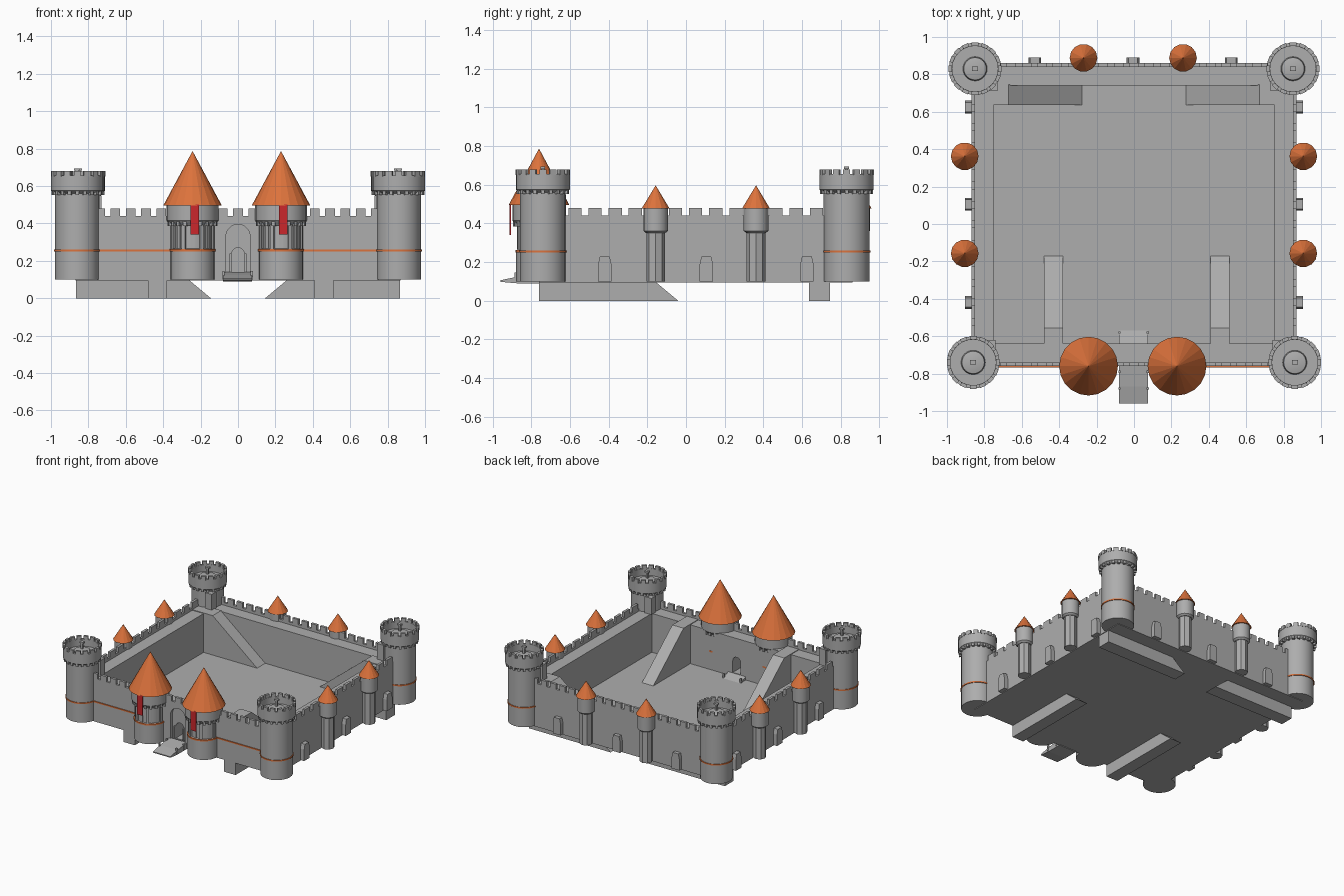
import bpy, bmesh, math
from mathutils import Matrix, Vector

cube = bpy.data.objects.get("Cube")
if cube:
    bpy.data.objects.remove(cube, do_unlink=True)


def material(name, rgb):
    m = bpy.data.materials.new(name)
    m.use_nodes = True
    m.diffuse_color = (*rgb, 1)
    bsdf = next(n for n in m.node_tree.nodes if n.type == 'BSDF_PRINCIPLED')
    bsdf.inputs["Base Color"].default_value = (*rgb, 1)
    return m


STONE = material("stone grey", (0.42, 0.42, 0.42))
ROOF = material("roof orange", (0.72, 0.17, 0.045))
RED = material("banner red", (0.6, 0.02, 0.025))


def finish(name, bm, mat, smooth=False):
    bmesh.ops.recalc_face_normals(bm, faces=bm.faces)
    me = bpy.data.meshes.new(name)
    bm.to_mesh(me)
    bm.free()
    me.materials.append(mat)
    ob = bpy.data.objects.new(name, me)
    bpy.context.collection.objects.link(ob)
    if smooth:
        bpy.ops.object.select_all(action='DESELECT')
        ob.select_set(True)
        bpy.context.view_layer.objects.active = ob
        bpy.ops.object.shade_smooth_by_angle(angle=math.radians(25))
    return ob


def add_box(bm, lo, hi, turn=None):
    lo, hi = Vector(lo), Vector(hi)
    m = Matrix.Translation((lo + hi) / 2) @ Matrix.Diagonal((*(hi - lo), 1))
    bmesh.ops.create_cube(bm, size=1, matrix=(turn or Matrix()) @ m)


def box(name, lo, hi, mat=STONE):
    bm = bmesh.new()
    add_box(bm, lo, hi)
    return finish(name, bm, mat)


def lathe(name, profile, x, y, mat=STONE, sides=24, smooth=True):
    bm = bmesh.new()
    vs = [bm.verts.new((r, 0, z)) for r, z in profile]
    es = [bm.edges.new(p) for p in zip(vs, vs[1:])]
    bmesh.ops.spin(bm, geom=vs + es, cent=(0, 0, 0), axis=(0, 0, 1),
                   angle=math.tau, steps=sides, use_duplicate=False)
    bmesh.ops.remove_doubles(bm, verts=bm.verts, dist=1e-5)
    bmesh.ops.translate(bm, verts=bm.verts, vec=(x, y, 0))
    return finish(name, bm, mat, smooth)


def prism(name, pts, axis, a, b, mat=STONE):
    """Extrude a (horizontal, z) outline along the x or y axis."""
    bm = bmesh.new()
    put = (lambda h, z: (a, h, z)) if axis == 'x' else (lambda h, z: (h, a, z))
    f = bm.faces.new([bm.verts.new(put(*p)) for p in pts])
    ext = bmesh.ops.extrude_face_region(bm, geom=[f])
    vs = [v for v in ext["geom"] if isinstance(v, bmesh.types.BMVert)]
    bmesh.ops.translate(bm, verts=vs, vec=(b - a, 0, 0) if axis == 'x' else (0, b - a, 0))
    return finish(name, bm, mat)


def radial_boxes(name, x, y, count, r0, r1, width, z0, z1, mat=STONE, angles=None):
    bm = bmesh.new()
    for a in angles or [i * math.tau / count for i in range(count)]:
        turn = Matrix.Translation((x, y, 0)) @ Matrix.Rotation(a, 4, 'Z')
        add_box(bm, (r0, -width / 2, z0), (r1, width / 2, z1), turn)
    return finish(name, bm, mat)


def arch(half, z0, spring, steps=10):
    top = [(half * math.cos(t * math.pi / steps), spring + half * math.sin(t * math.pi / steps))
           for t in range(steps + 1)]
    return [(half, z0)] + top + [(-half, z0)]


def cut(target, cutter):
    cutter.hide_render = True
    mod = target.modifiers.new("cut", 'BOOLEAN')
    mod.operation, mod.solver, mod.object = 'DIFFERENCE', 'EXACT', cutter
    bpy.context.view_layer.objects.active = target
    bpy.ops.object.modifier_apply(modifier=mod.name)
    bpy.data.objects.remove(cutter, do_unlink=True)


X, Y0, Y1, BASE, WALK = 0.87, -0.76, 0.86, 0.10, 0.42

# Courtyard floor and the four walls
box("courtyard_floor", (-X, Y0, BASE - 0.005), (X, Y1, BASE + 0.01))
front = box("front_wall", (-X, Y0, BASE), (X, Y0 + 0.12, WALK))
box("back_wall", (-X, Y1 - 0.12, BASE), (X, Y1, WALK))
for side, s in (("left", 1), ("right", -1)):
    xs = sorted((s * X, s * (X - 0.12)))
    box(side + "_wall", (xs[0], Y0 + 0.12, BASE), (xs[1], Y1 - 0.12, WALK))

# Gate recess and doorway through the front wall
cut(front, prism("recess_cutter", arch(0.065, 0.12, 0.33), 'y', Y0 - 0.05, Y0 + 0.025))
cut(front, prism("door_cutter", arch(0.035, 0.14, 0.235), 'y', Y0 - 0.05, Y0 + 0.2))
bm = bmesh.new()
for s in (-1, 1):
    xs = sorted((s * 0.035, s * 0.045))
    add_box(bm, (xs[0], Y0 + 0.01, 0.14), (xs[1], Y0 + 0.03, 0.24))
finish("door_frame", bm, STONE)
prism("drawbridge", [(-0.96, 0.098), (-0.96, 0.106), (-0.87, 0.125), (-0.75, 0.14), (-0.75, 0.09), (-0.87, 0.09)],
      'x', -0.08, 0.075)
prism("inner_gate_ramp", [(-0.65, 0.10), (-0.65, 0.14), (-0.57, 0.11), (-0.57, 0.10)], 'x', -0.08, 0.075)
bm = bmesh.new()
for px in (-0.078, 0.073):
    for py in (-0.88, -0.79, -0.58):
        add_box(bm, (px - 0.006, py - 0.006, 0.1), (px + 0.006, py + 0.006, 0.145))
finish("bridge_posts", bm, STONE)

# Parapets with merlons
T = 0.02
bm = bmesh.new()
for y in (Y0, Y1 - T):
    add_box(bm, (-X, y, WALK), (X, y + T, 0.44))
    for i in range(-9, 10):
        add_box(bm, (i * 0.082 - 0.026, y, 0.44), (i * 0.082 + 0.026, y + T, 0.48))
for x in (-X, X - T):
    add_box(bm, (x, Y0, WALK), (x + T, Y1, 0.44))
    for i in range(-6, 7):
        c = 0.05 + i * 0.104
        add_box(bm, (x, c - 0.034, 0.44), (x + T, c + 0.034, 0.48))
finish("parapets", bm, STONE)

# Sloped ramps running from the wall walks down below the floor
for side, x in (("right", -0.48), ("left", 0.41)):
    prism(side + "_front_ramp", [(Y0, 0), (-0.04, 0), (-0.16, 0.1), (-0.555, 0.425), (Y0, 0.425)],
          'x', x, x + 0.1)
for side, s in (("right", -1), ("left", 1)):
    outline = [(0.865, 0), (0.145, 0), (0.265, 0.1), (0.67, 0.425), (0.865, 0.425)]
    prism(side + "_back_ramp", [(s * h, z) for h, z in outline], 'y', 0.637, 0.745)

# Corner towers
for name, x, y in (("front_right", -0.86, -0.74), ("front_left", 0.86, -0.74),
                   ("back_right", -0.85, 0.83), ("back_left", 0.85, 0.83)):
    lathe(name + "_tower", [(0, BASE), (0.118, BASE), (0.118, 0.56), (0, 0.56)], x, y)
    lathe(name + "_tower_crown", [(0, 0.56), (0.118, 0.56), (0.14, 0.575), (0.14, 0.655), (0.122, 0.655),
                                  (0.122, 0.6), (0.065, 0.6), (0.06, 0.625), (0, 0.64)], x, y)
    radial_boxes(name + "_merlons", x, y, 16, 0.122, 0.141, 0.035, 0.65, 0.68)
    radial_boxes(name + "_corbels", x, y, 20, 0.11, 0.136, 0.018, 0.552, 0.58)
    lathe(name + "_tower_band", [(0.117, 0.25), (0.123, 0.25), (0.123, 0.26), (0.117, 0.26)], x, y, ROOF)
    box(name + "_post", (x - 0.008, y - 0.008, 0.62), (x + 0.008, y + 0.008, 0.69))
    box(name + "_post_cap", (x - 0.016, y - 0.012, 0.682), (x + 0.016, y + 0.012, 0.694))
    # Door hood where the tower meets the side walk
    sx, sy = math.copysign(1, x), math.copysign(1, y)
    hx, hy = x - sx * 0.09, y - sy * 0.09
    box(name + "_tower_door", (hx - 0.03, hy - 0.03, WALK), (hx + 0.03, hy + 0.03, 0.55))

# Gate towers with cone roofs, window strips and banners
for name, x in (("right", -0.243), ("left", 0.23)):
    y = -0.76
    lathe(name + "_gate_tower", [(0, BASE), (0.118, BASE), (0.118, 0.26), (0.108, 0.265),
                                 (0.108, 0.40), (0, 0.40)], x, y)
    lathe(name + "_gate_drum", [(0, 0.39), (0.118, 0.39), (0.138, 0.415), (0.138, 0.5), (0, 0.5)], x, y)
    radial_boxes(name + "_gate_corbels", x, y, 20, 0.11, 0.134, 0.018, 0.385, 0.42)
    lathe(name + "_gate_band", [(0.115, 0.25), (0.122, 0.25), (0.122, 0.262), (0.105, 0.262)], x, y, ROOF)
    radial_boxes(name + "_pillars", x, y, 0, 0.1, 0.118, 0.02, 0.26, 0.4,
                 angles=[math.radians(d) for d in (-168, -115, -65, -12)])
    radial_boxes(name + "_window_strips", x, y, 0, 0.1, 0.113, 0.02, 0.265, 0.39,
                 angles=[math.radians(d - 90) for d in (-62, -42, 0, 42, 62)])
    lathe(name + "_gate_roof", [(0, 0.495), (0.157, 0.495), (0, 0.787)], x, y, ROOF, 20, False)
    box(name + "_banner", (x - 0.012, -0.912, 0.34), (x + 0.035, -0.905, 0.5), RED)

# Orange band along the front wall
for name, a, b in (("right", -0.76, -0.35), ("left", 0.34, 0.76)):
    box(name + "_wall_band", (a, Y0 - 0.006, 0.25), (b, Y0 + 0.01, 0.26), ROOF)

# Wall turrets
turrets = [(s * 0.905, y) for s in (-1, 1) for y in (-0.157, 0.362)] + [(-0.27, 0.888), (0.262, 0.888)]
for x, y in turrets:
    lathe("turret_shaft", [(0, BASE), (0.048, BASE), (0.048, 0.36), (0, 0.36)], x, y, STONE, 8)
    lathe("turret_head", [(0, 0.35), (0.05, 0.35), (0.064, 0.362), (0.064, 0.48), (0, 0.48)], x, y, STONE, 16)
    lathe("turret_roof", [(0, 0.477), (0.074, 0.477), (0, 0.597)], x, y, ROOF, 14, False)

# Small tapered buttresses between the turrets
butt = [(-0.034, BASE), (0.034, BASE), (0.034, 0.19), (0.025, 0.23), (-0.025, 0.23), (-0.034, 0.19)]
for c in (-0.42, 0.105, 0.625):
    for a, b in ((X - 0.01, 0.903), (-X + 0.01, -0.903)):
        prism("side_buttress", [(c + h, z) for h, z in butt], 'x', a, b)
for c in (-0.53, -0.005, 0.52):
    prism("back_buttress", [(c + h, z) for h, z in butt], 'y', Y1 - 0.01, 0.89)
